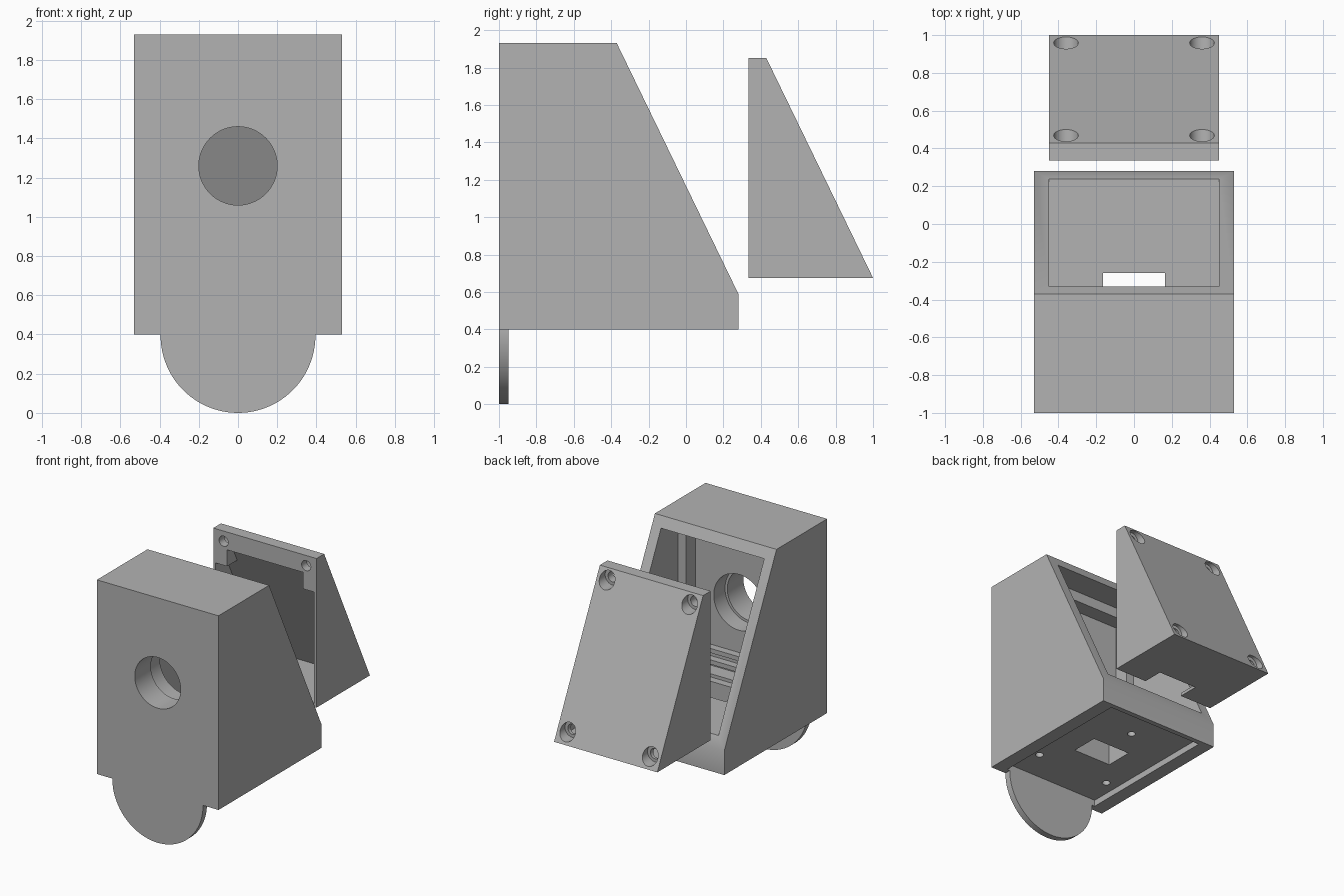
import bpy
import bmesh
from mathutils import Matrix, Vector
from math import pi, radians

old = bpy.data.objects.get("Cube")
if old:
    bpy.data.objects.remove(old, do_unlink=True)

grey = bpy.data.materials.new("plain grey")
grey.use_nodes = True
colour = (0.45, 0.45, 0.45, 1)
grey.diffuse_color = colour
grey.node_tree.nodes["Principled BSDF"].inputs["Base Color"].default_value = colour


def finish(name, bm):
    bmesh.ops.recalc_face_normals(bm, faces=bm.faces)
    mesh = bpy.data.meshes.new(name)
    bm.to_mesh(mesh)
    bm.free()
    mesh.materials.append(grey)
    obj = bpy.data.objects.new(name, mesh)
    bpy.context.collection.objects.link(obj)
    return obj


def prism(name, profile, half):
    """Side profile of (y, z) points, extruded across x."""
    bm = bmesh.new()
    face = bm.faces.new([bm.verts.new((-half, y, z)) for y, z in profile])
    ext = bmesh.ops.extrude_face_region(bm, geom=[face])
    verts = [v for v in ext["geom"] if isinstance(v, bmesh.types.BMVert)]
    bmesh.ops.translate(bm, vec=(2 * half, 0, 0), verts=verts)
    return finish(name, bm)


def box(name, x0, x1, y0, y1, z0, z1):
    bm = bmesh.new()
    size = Vector((x1 - x0, y1 - y0, z1 - z0))
    mid = Vector((x0 + x1, y0 + y1, z0 + z1)) / 2
    bmesh.ops.create_cube(bm, size=1, matrix=Matrix.Translation(mid) @ Matrix.Diagonal(size).to_4x4())
    return finish(name, bm)


def rod(name, centre, radius, length, axis="Y", sides=48):
    bm = bmesh.new()
    turn = Matrix.Rotation(pi / 2, 4, "X") if axis == "Y" else Matrix()
    bmesh.ops.create_cone(bm, cap_ends=True, segments=sides, radius1=radius, radius2=radius,
                          depth=length, matrix=Matrix.Translation(centre) @ turn)
    return finish(name, bm)


def combine(target, tools, operation="DIFFERENCE"):
    for tool in tools:
        mod = target.modifiers.new("bool", "BOOLEAN")
        mod.operation = operation
        mod.solver = "EXACT"
        mod.object = tool
        bpy.context.view_layer.objects.active = target
        bpy.ops.object.modifier_apply(modifier=mod.name)
        bpy.data.objects.remove(tool, do_unlink=True)


def smooth(obj):
    bpy.ops.object.select_all(action="DESELECT")
    obj.select_set(True)
    bpy.context.view_layer.objects.active = obj
    bpy.ops.object.shade_smooth_by_angle(angle=radians(30))


# Housing with a sloped back
housing = prism("housing", [(-1, 0.4), (-1, 1.93), (-0.37, 1.93), (0.28, 0.59), (0.28, 0.4)], 0.53)
combine(housing, [
    # sloped pocket for the cover, then the inner recess
    prism("cut", [(-0.54, 0.675), (-0.54, 1.85), (-0.33, 1.85), (0.24, 0.675), (0.5, 0.675),
                  (0.5, 1.85), (0.5, 2.1), (-0.31, 2.1), (-0.33, 1.85)][:4], 0.45),
    box("cut", -0.38, 0.38, -0.66, -0.5, 0.7, 1.77),
    # round window, wider on the inside
    rod("cut", (0, -0.8, 1.26), 0.2, 0.6, sides=64),
    rod("cut", (0, -0.7, 1.26), 0.22, 0.2, sides=64),
    # recess, cable slot and screw holes in the underside
    box("cut", -0.42, 0.42, -0.95, 0.24, 0.3, 0.45),
    box("cut", -0.165, 0.165, -0.48, -0.26, 0.3, 0.75),
] + [rod("cut", (x, y, 0.45), 0.03, 0.2, "Z", 24)
     for x, y in ((0.32, -0.7), (-0.32, -0.7), (0, -0.03))])
smooth(housing)

# Rails across the inner recess
for i, z in enumerate((0.74, 0.83)):
    box("inner_rail_%d" % (i + 1), -0.38, 0.38, -0.66, -0.6, z, z + 0.035)

# Half-round tab below the front
tab = rod("front_tab", (0, -0.975, 0.395), 0.395, 0.05, sides=96)
combine(tab, [box("cut", -1, 1, -1.2, -0.8, 0.4, 1)])
smooth(tab)

# Separate wedge cover standing behind the housing
cover = prism("cover", [(0.335, 0.675), (0.335, 1.85), (0.43, 1.85), (1, 0.675)], 0.45)
hollow = prism("hollow", [(0.3, 0.7), (0.3, 1.71), (0.398, 1.71), (0.888, 0.7)], 0.43)
combine(hollow, [box("boss", s * 0.38 - 0.05, s * 0.38 + 0.05, 0.2, 1, 1.58, 1.9) for s in (-1, 1)])
combine(cover, [hollow, box("cut", -0.17, 0.17, 0.3, 0.5, 0.6, 0.75)])

# Counterbored screw holes in the cover corners
bores = []
for x in (-0.36, 0.36):
    for y, z in ((0.4, 1.77), (0.9, 0.76)):
        bores.append(rod("cut", (x, y + 0.15, z), 0.065, 0.3))
        bores.append(rod("cut", (x, y, z), 0.04, 0.3, sides=32))
combine(cover, bores)
smooth(cover)
